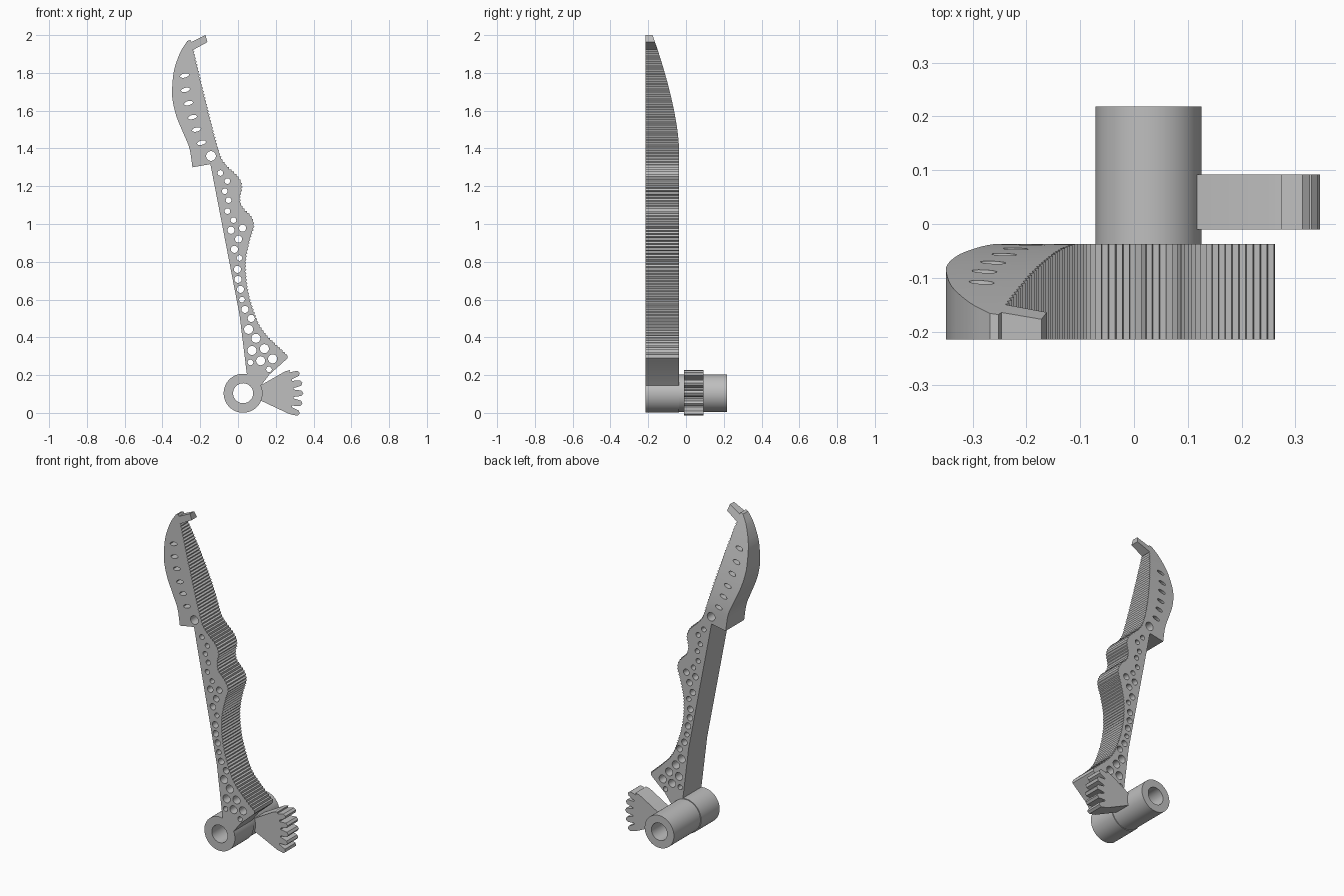
import bpy
import bmesh
import math
from mathutils import Vector

cube = bpy.data.objects.get("Cube")
if cube:
    bpy.data.objects.remove(cube, do_unlink=True)

# One plain grey for the whole model
grey = bpy.data.materials.new("plain_grey")
grey.use_nodes = True
colour = (0.52, 0.52, 0.52, 1)
grey.diffuse_color = colour
grey.node_tree.nodes["Principled BSDF"].inputs["Base Color"].default_value = colour


def smooth(points, steps=8):
    """Catmull-Rom curve through the points."""
    pts = [Vector(p) for p in points]
    pts = [pts[0] * 2 - pts[1]] + pts + [pts[-1] * 2 - pts[-2]]
    curve = []
    for a, b, c, d in zip(pts, pts[1:], pts[2:], pts[3:]):
        for i in range(steps):
            t = i / steps
            curve.append((b * 2 + (c - a) * t + (a * 2 - b * 5 + c * 4 - d) * t ** 2
                          + (b * 3 - a - c * 3 + d) * t ** 3) / 2)
    return curve + [pts[-2]]


def ridged(curve, half_pitch, height):
    """Evenly spaced points along the curve, every second one pushed outwards."""
    result, travelled, count = [], 0.0, 0
    for a, b in zip(curve, curve[1:]):
        step = b - a
        length = step.length
        along = step.normalized()
        outward = Vector((-along.y, along.x))
        while count * half_pitch <= travelled + length:
            p = a + along * (count * half_pitch - travelled)
            result.append(p + outward * (height * (count % 2)))
            count += 1
        travelled += length
    return result


def oval(x, z, wide, high, tilt=0.0, sides=20):
    ring = []
    for i in range(sides):
        a = math.tau * i / sides
        u, v = wide * math.cos(a), high * math.sin(a)
        ring.append((x + u * math.cos(tilt) - v * math.sin(tilt),
                     z + u * math.sin(tilt) + v * math.cos(tilt)))
    return ring


def plate(name, loops, front, back, taper=None, cuts=()):
    """Fill an outline with holes and give it thickness along y."""
    bm = bmesh.new()
    edges = []
    for loop in loops:
        vs = [bm.verts.new((p[0], front, p[1])) for p in loop]
        edges += [bm.edges.new((a, b)) for a, b in zip(vs, vs[1:] + vs[:1])]
    bmesh.ops.triangle_fill(bm, edges=edges, use_beauty=True, normal=(0, -1, 0))
    for z in cuts:
        bmesh.ops.bisect_plane(bm, geom=bm.verts[:] + bm.edges[:] + bm.faces[:],
                               plane_co=(0, 0, z), plane_no=(0, 0, 1), dist=1e-5)
    extruded = bmesh.ops.extrude_face_region(bm, geom=bm.faces[:], use_keep_orig=True)
    for v in extruded["geom"]:
        if isinstance(v, bmesh.types.BMVert):
            v.co.y = taper(v.co.z) if taper else back
    bmesh.ops.recalc_face_normals(bm, faces=bm.faces[:])
    mesh = bpy.data.meshes.new(name)
    bm.to_mesh(mesh)
    bm.free()
    mesh.materials.append(grey)
    obj = bpy.data.objects.new(name, mesh)
    bpy.context.collection.objects.link(obj)
    bpy.ops.object.select_all(action="DESELECT")
    obj.select_set(True)
    bpy.context.view_layer.objects.active = obj
    bpy.ops.object.shade_smooth_by_angle(angle=math.radians(25))
    return obj


FRONT, BACK = -0.215, -0.037
HUB_X, HUB_Z = 0.027, 0.104

# Lever arm outline: ridged grip edge, foot, straight spine, curved blade, hook
grip = smooth([(-.24, 1.92), (-.18, 1.67), (-.11, 1.4), (-.075, 1.32), (-.005, 1.25),
               (.017, 1.2), (.007, 1.14), (.018, 1.09), (.064, 1.04), (.08, .99),
               (.06, .92), (.038, .81), (.043, .68), (.075, .55), (.13, .43),
               (.26, .3)])
foot_and_spine = [(.262, .29), (.25, .278), (.167, .204), (.11, .13), (.05, .19),
                  (.045, .22), (.008, .52), (-.146, 1.317)]
blade = smooth([(-.241, 1.3), (-.257, 1.4), (-.289, 1.48), (-.326, 1.57), (-.347, 1.66),
                (-.348, 1.73), (-.337, 1.82), (-.305, 1.91), (-.268, 1.969)], 5)
hook = [(-.252, 1.975), (-.246, 1.964), (-.172, 2.0), (-.162, 1.963)]
outline = ridged(grip, .009, .007) + foot_and_spine + blade + hook

# Round lightening holes, grouped by radius
holes = {
    .026: [(-.143, 1.36)],
    .015: [(-.093, 1.27), (-.056, 1.227), (-.07, 1.174), (-.05, 1.126), (-.056, 1.068),
           (-.024, 1.02), (.008, .82), (.021, .6), (.066, .267), (.164, .23)],
    .019: [(-.037, .967), (.024, .978), (.003, .92), (-.019, .866), (-.003, .76),
           (0, .707), (.013, .654), (.037, .548), (.07, .5)],
    .024: [(.056, .442), (.095, .395), (.074, .33), (.14, .34), (.12, .276), (.183, .286)],
}
loops = [outline] + [oval(x, z, r, r) for r, spots in holes.items() for x, z in spots]

# Slanted slots along the blade
for x, z in [(-.283, 1.786), (-.278, 1.71), (-.262, 1.64), (-.241, 1.566),
             (-.22, 1.5), (-.193, 1.43)]:
    loops.append(oval(x, z, .024, .011, math.radians(14)))


def blade_back(z):
    return BACK - .306 * max(z - 1.4, 0) ** 1.53


plate("lever_arm", loops, FRONT, BACK, blade_back, [1.4 + .04 * i for i in range(15)])

# Pivot hub: wide front ring and a slimmer tube behind it
bore = oval(HUB_X, HUB_Z, .053, .053, sides=48)
plate("hub_ring", [oval(HUB_X, HUB_Z, .103, .103, sides=64), bore], FRONT, BACK)
plate("pivot_tube", [oval(HUB_X, HUB_Z, .0985, .0985, sides=64), bore], BACK, .218)

# Fan-shaped gear segment with five blunt teeth
fan = [(.11, .14), (.11, .07)]
for tooth in range(-2, 3):
    for offset, radius in [(-4.2, .268), (-2.6, .31), (0, .319), (2.6, .31), (4.2, .268)]:
        a = math.radians(tooth * 10 + offset)
        fan.append((HUB_X + radius * math.cos(a), HUB_Z + radius * math.sin(a)))
fan += [(.275, .226), (.25, .22)]
plate("gear_segment", [fan], -.01, .092)
